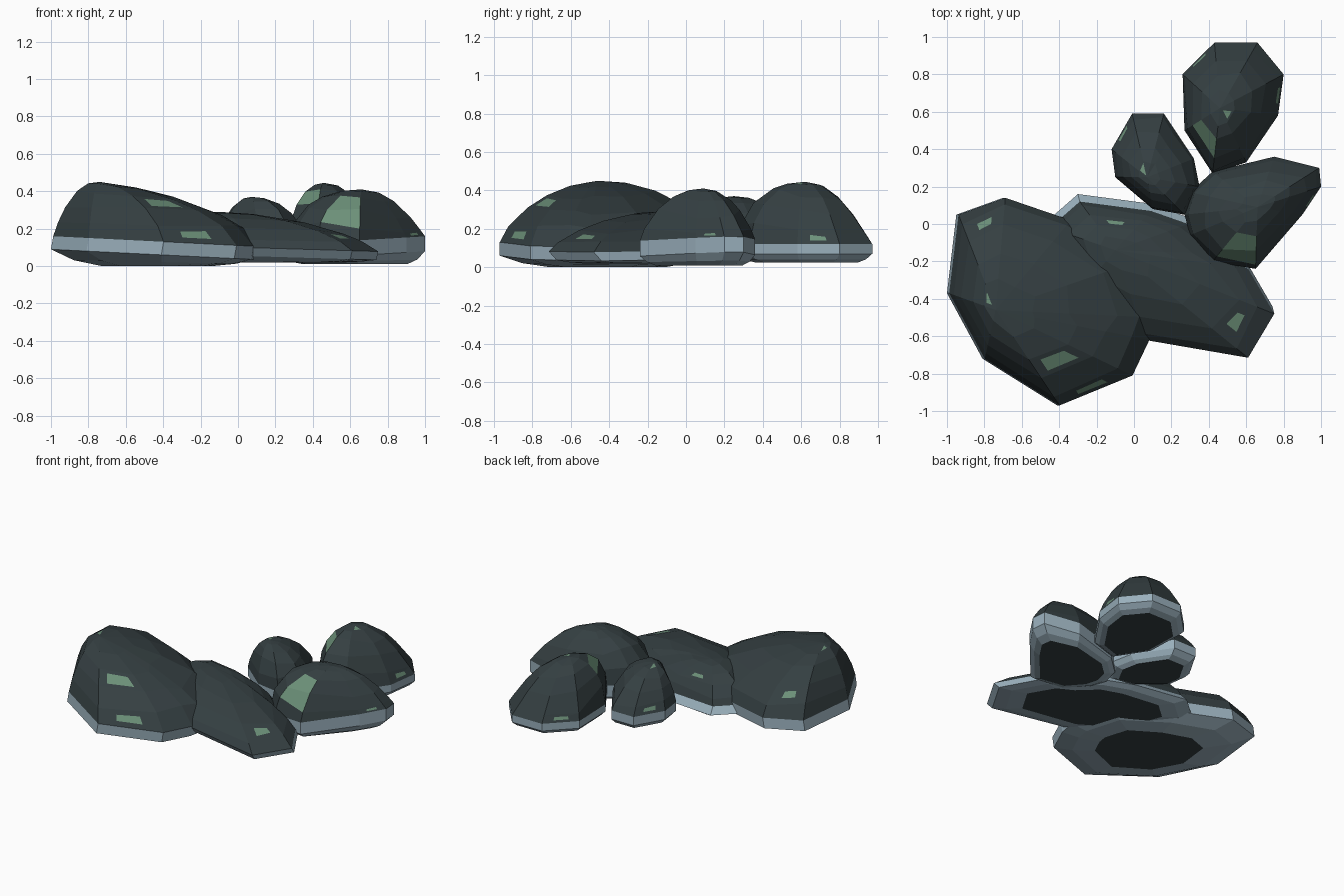
import bpy, bmesh, random
from mathutils import Vector

if "Cube" in bpy.data.objects:
    bpy.data.objects.remove(bpy.data.objects["Cube"])

random.seed(4)


def material(name, rgb):
    m = bpy.data.materials.new(name)
    m.diffuse_color = (*rgb, 1)
    m.use_nodes = True
    m.node_tree.nodes["Principled BSDF"].inputs["Base Color"].default_value = m.diffuse_color
    return m


DARK = material("dark_stone", (0.035, 0.05, 0.054))
PALE = material("pale_stone", (0.32, 0.43, 0.50))
MOSS = material("moss", (0.15, 0.28, 0.19))


def rock(name, outline, peak, slope, band, base_z, base_scale, bulge, shift, moss):
    """Loft: inset base, pale vertical band, then a rounded dome to a peak."""
    bm = bmesh.new()
    n = len(outline)
    px, py, pz = peak
    low, high, tilt = band
    q, qx, qy = bulge  # roundness exponent and how it varies along x and y
    sx, sy = shift
    cx = sum(p[0] for p in outline) / n
    cy = sum(p[1] for p in outline) / n

    def ring(pts):
        return [bm.verts.new(p) for p in pts]

    rings = []
    for s, h in ((base_scale, 0), (1 - (1 - base_scale) * .45, .35), (1, 1)):
        rings.append(ring([(cx + (x - cx) * s, cy + (y - cy) * s,
                            base_z + (low + tilt * (x - cx) - base_z) * h)
                           for x, y in outline]))
    for s in (1.0, 0.92, 0.74, 0.5, 0.25):
        pts = []
        for x, y in outline:
            j = s if s == 1 else s + random.uniform(-0.04, 0.04)
            d = Vector((x - px, y - py)).normalized()
            f = max(0, 1 - j ** 2.1) ** (q + qx * d.x + qy * d.y)
            ux, uy = px + (x + sx - px) * j, py + (y + sy - py) * j
            z0 = high + tilt * (x - cx)
            top = pz + slope[0] * (ux - px) + slope[1] * (uy - py)
            pts.append((ux, uy, z0 + (top - z0) * f))
        rings.append(ring(pts))

    # Faces: base cap, pale sides, crown
    bm.faces.new(rings[0][::-1])
    for k in range(len(rings) - 1):
        a, b = rings[k], rings[k + 1]
        for i in range(n):
            f = bm.faces.new((a[i], a[(i + 1) % n], b[(i + 1) % n], b[i]))
            f.material_index = 1 if k < 3 else 0
    tip = bm.verts.new(peak)
    for i in range(n):
        bm.faces.new((rings[-1][i], rings[-1][(i + 1) % n], tip))
    bmesh.ops.recalc_face_normals(bm, faces=bm.faces)

    # Moss patches: shrink an inset of the dome face nearest each spot
    for x, y, size in moss:
        dome = [f for f in bm.faces if f.material_index == 0 and f.normal.z > 0]
        f = min(dome, key=lambda f: (f.calc_center_median().xy - Vector((x, y))).length)
        if size < 1:
            bmesh.ops.inset_individual(bm, faces=[f], thickness=0.001)
            c = f.calc_center_median()
            for v in f.verts:
                v.co = c + (v.co - c) * size
        f.material_index = 2
    me = bpy.data.meshes.new(name)
    bm.to_mesh(me)
    bm.free()
    for m in (DARK, PALE, MOSS):
        me.materials.append(m)
    bpy.context.collection.objects.link(bpy.data.objects.new(name, me))


# Outlines run counter-clockwise as seen from above
rock("large_rock",
     [(-1, -.37), (-.81, -.72), (-.41, -.97), (-.02, -.81), (.07, -.62), (.09, -.5),
      (0, -.2), (-.35, .02), (-.70, .14), (-.95, .05)],
     (-.74, -.46, .45), (-.11, 0), (.06, .13, -.05), 0.0, .54, (.75, -.2, -.08), (.012, 0),
     [(-.45, -.66, .6), (-.82, -.42, .5), (-.92, -.0, .35), (-.2, -.81, .4)])

rock("flat_rock",
     [(-.46, .02), (-.32, -.35), (.05, -.58), (.6, -.675), (.74, -.44), (.6, -.2),
      (.45, -.12), (.28, .04), (.08, .11), (-.3, .16)],
     (-.1, -.14, .29), (-.03, 0), (.05, .095, -.03), .02, .7, (.78, 0, 0), (.01, -.04),
     [(-.12, .01, .35), (.58, -.55, .4)])

rock("small_rock",
     [(-.12, .4), (-.1, .25), (.1, .08), (.27, .05), (.35, .2), (.32, .35),
      (.22, .5), (.16, .59), (-.01, .59)],
     (.07, .25, .37), (0, 0), (.08, .14, 0), .03, .73, (.7, -.12, .2), (0, 0),
     [(.03, .28, .8), (-.1, .46, .4)])

rock("back_rock",
     [(.26, .8), (.27, .5), (.42, .27), (.6, .33), (.77, .58), (.8, .8), (.66, .97), (.43, .97)],
     (.46, .62, .445), (0, 0), (.07, .12, 0), .025, .77, (.8, .15, .3), (0, 0),
     [(.33, .53, 1), (.5, .6, .6), (.42, .91, .4), (.78, .7, .4)])

rock("right_rock",
     [(.27, .05), (.3, -.06), (.42, -.2), (.65, -.24), (.9, .05), (1, .2), (.99, .3),
      (.75, .36), (.42, .28), (.3, .17)],
     (.66, .09, .41), (0, 0), (.055, .135, .06), .01, .76, (.75, .3, 0), (0, 0),
     [(.66, -.14, 1), (.6, -.18, 1), (.93, .15, .4)])
